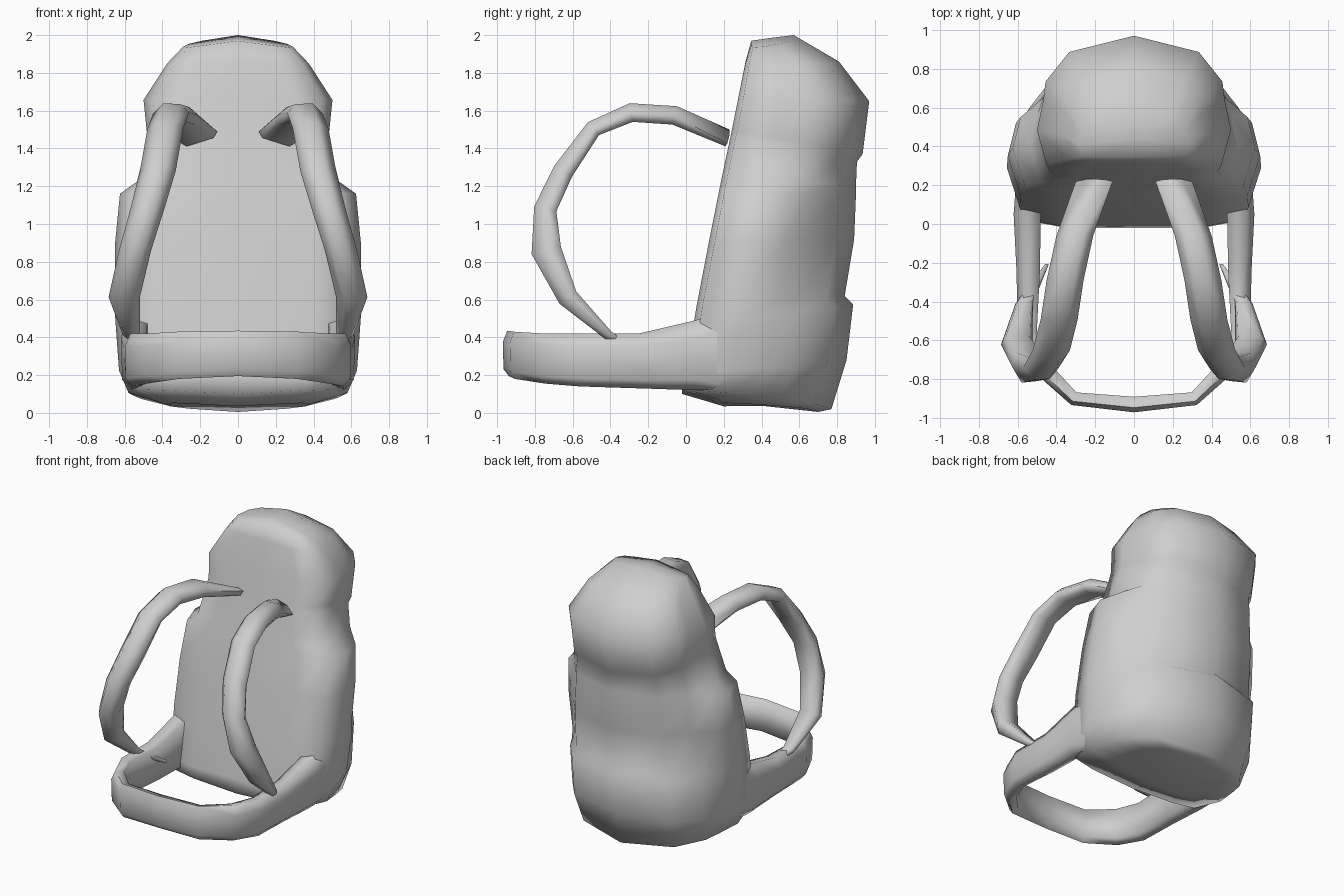
import bpy, bmesh, math
from mathutils import Vector

if "Cube" in bpy.data.objects:
    bpy.data.objects.remove(bpy.data.objects["Cube"])

fabric = bpy.data.materials.new("grey_fabric")
fabric.diffuse_color = (0.62, 0.62, 0.62, 1)
fabric.use_nodes = True
fabric.node_tree.nodes["Principled BSDF"].inputs["Base Color"].default_value = fabric.diffuse_color


def loft(name, rings, mirror=False, angle=80, lift=0.0):
    """Skin a list of closed rings, capping both ends with a fan."""
    bm = bmesh.new()
    rows = [[bm.verts.new(p) for p in r] for r in rings]
    n = len(rows[0])
    for a, b in zip(rows, rows[1:]):
        for i in range(n):
            bm.faces.new((a[i], a[(i + 1) % n], b[(i + 1) % n], b[i]))
    for row, dz in ((rows[0], 0), (rows[-1], lift)):
        mid = bm.verts.new(sum((v.co for v in row), Vector()) / n + Vector((0, 0, dz)))
        for i in range(n):
            bm.faces.new((row[i], row[(i + 1) % n], mid))
    if mirror:
        geo = bm.verts[:] + bm.edges[:] + bm.faces[:]
        copy = bmesh.ops.duplicate(bm, geom=geo)["geom"]
        for v in copy:
            if isinstance(v, bmesh.types.BMVert):
                v.co.x = -v.co.x
    bmesh.ops.recalc_face_normals(bm, faces=bm.faces[:])
    me = bpy.data.meshes.new(name)
    bm.to_mesh(me)
    bm.free()
    me.materials.append(fabric)
    ob = bpy.data.objects.new(name, me)
    bpy.context.collection.objects.link(ob)
    bpy.ops.object.select_all(action='DESELECT')
    ob.select_set(True)
    bpy.context.view_layer.objects.active = ob
    bpy.ops.object.shade_smooth_by_angle(angle=math.radians(angle))
    return ob


# Bag cross-section: flat front, side width w (with pockets), narrower rear width r
def bag_ring(zf, zb, yf, yb, w, r, arch=0.0):
    half = [(0, 0), (0.6 * w, 0), (0.9 * w, 0.04), (w, 0.3), (0.935 * w, 0.52),
            (0.93 * r, 0.66), (0.68 * r, 0.88), (0, 1)]
    section = half + [(-x, t) for x, t in half[-2:0:-1]]
    return [(x, yf + t * (yb - yf), zf + t * (zb - zf) - arch * abs(x / w))
            for x, t in section]


# Bag body: rounded base, rear pocket ledge, side pockets, then overhanging lid
loft("bag_body", [bag_ring(*r) for r in [
    (0.035, 0.005, 0.20, 0.70, 0.38, 0.38, -0.02),
    (0.10, 0.02, -0.02, 0.77, 0.58, 0.55, -0.03),
    (0.20, 0.28, -0.01, 0.85, 0.63, 0.59),
    (0.47, 0.575, 0.04, 0.885, 0.65, 0.58),
    (0.56, 0.62, 0.055, 0.84, 0.655, 0.565),
    (0.90, 0.92, 0.12, 0.89, 0.65, 0.53),
    (1.16, 1.16, 0.172, 0.90, 0.625, 0.50),
    (1.23, 1.21, 0.186, 0.90, 0.535, 0.50),
    (1.46, 1.33, 0.235, 0.905, 0.485, 0.47),
    (1.50, 1.37, 0.243, 0.935, 0.48, 0.48),
    (1.66, 1.65, 0.275, 0.97, 0.50, 0.49),
    (1.86, 1.86, 0.315, 0.81, 0.375, 0.38, 0.01),
    (1.97, 2.00, 0.345, 0.57, 0.29, 0.28, 0.04)]], lift=0.03)

# Hip belt: centre path (x, y), bottom and top heights, thickness
half_belt = [(0.54, 0.32, 0.12, 0.58, 0.12), (0.55, 0.05, 0.12, 0.49, 0.14),
             (0.545, -0.25, 0.13, 0.42, 0.12), (0.55, -0.56, 0.14, 0.42, 0.10),
             (0.475, -0.74, 0.155, 0.42, 0.09), (0.31, -0.90, 0.18, 0.43, 0.07),
             (0, -0.93, 0.195, 0.435, 0.08)]
belt = half_belt + [(-p[0],) + p[1:] for p in half_belt[-2::-1]]
rings = []
for i, (x, y, z0, z1, th) in enumerate(belt):
    a, b = belt[max(i - 1, 0)], belt[min(i + 1, len(belt) - 1)]
    t = Vector((b[0] - a[0], b[1] - a[1])).normalized()
    nx, ny = -t.y, t.x          # points away from the loop's middle
    shape = [(-0.5, 0.1), (0.1, 0), (0.45, 0.15), (0.5, 0.75), (0.2, 1), (-0.5, 0.95)]
    rings.append([(x + nx * s * th, y + ny * s * th, z0 + h * (z1 - z0))
                  for s, h in shape])
loft("hip_belt", rings)

# Shoulder straps: y, z, inner x, outer x, thickness, height tilt across the width
path = [(0.22, 1.46, 0.11, 0.30, 0.06, -0.06),
        (-0.06, 1.575, 0.21, 0.40, 0.10, 0), (-0.29, 1.59, 0.26, 0.45, 0.10, 0),
        (-0.49, 1.505, 0.29, 0.48, 0.09, 0), (-0.65, 1.28, 0.33, 0.52, 0.11, 0),
        (-0.745, 1.08, 0.39, 0.57, 0.12, 0), (-0.74, 0.86, 0.46, 0.63, 0.16, 0),
        (-0.625, 0.61, 0.52, 0.685, 0.11, 0), (-0.41, 0.41, 0.52, 0.61, 0.05, 0),
        (-0.21, 0.29, 0.44, 0.46, 0.02, 0)]
rings = []
for i, (y, z, xi, xo, th, tilt) in enumerate(path):
    a, b = path[max(i - 1, 0)], path[min(i + 1, len(path) - 1)]
    t = Vector((b[0] - a[0], b[1] - a[1])).normalized()
    ny, nz = t.y, -t.x          # points away from the wearer
    shape = [(0.1, -0.5), (0, 0), (0.25, 0.45), (0.7, 0.5), (1, -0.05), (0.85, -0.5)]
    rings.append([(xi + u * (xo - xi), y + ny * s * th,
                   z + nz * s * th + tilt * (u - 0.5)) for u, s in shape])
loft("shoulder_straps", rings, mirror=True)
